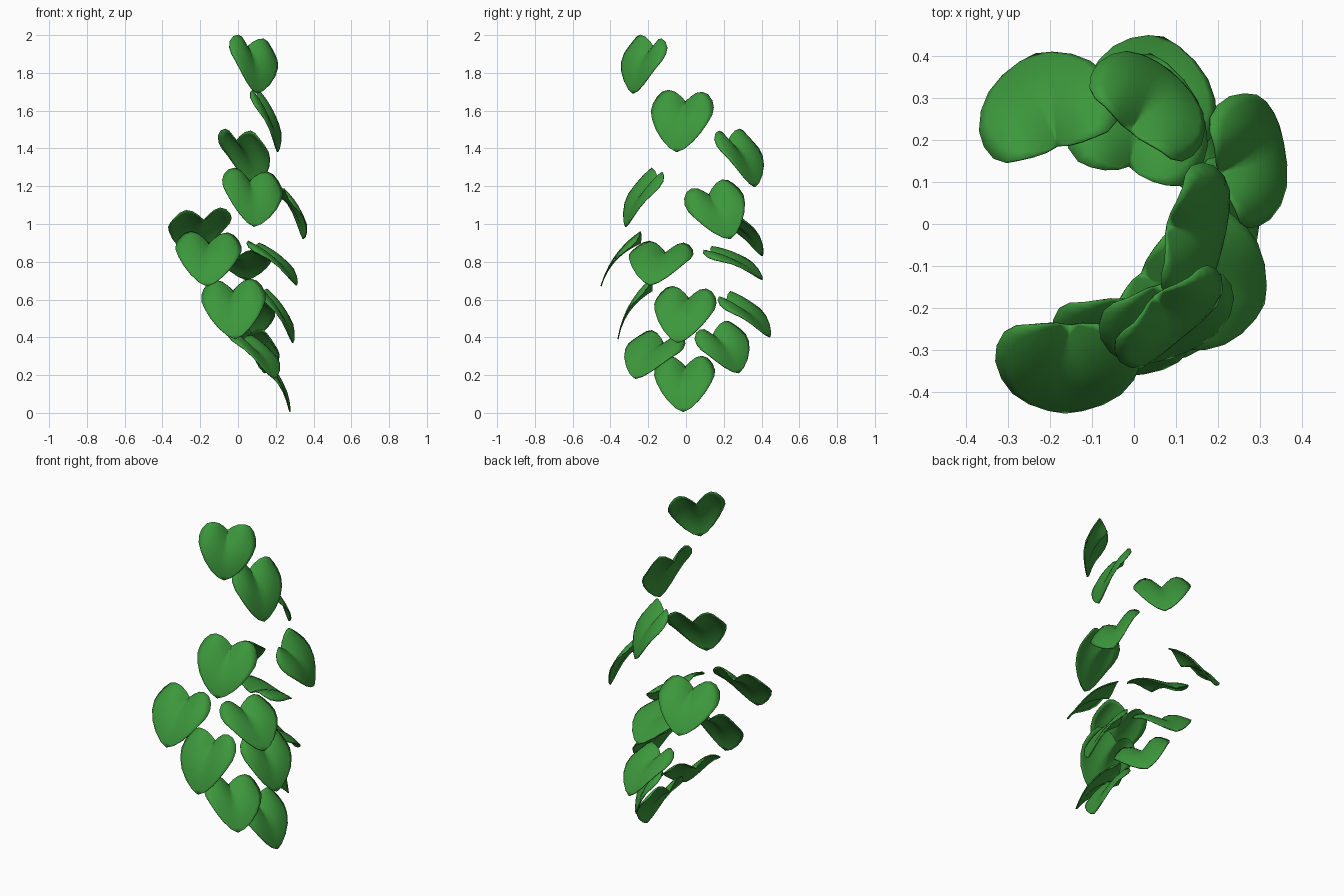
import bpy, bmesh
from math import sin, pi
from mathutils import Vector

if "Cube" in bpy.data.objects:
    bpy.data.objects.remove(bpy.data.objects["Cube"])

green = bpy.data.materials.new("leaf_green")
green.diffuse_color = (0.045, 0.31, 0.045, 1)
green.use_nodes = True
green.node_tree.nodes["Principled BSDF"].inputs["Base Color"].default_value = green.diffuse_color

# Right half of the heart outline: half-width, fraction of the length from tip
NOTCH = .87
OUTLINE = [(0, 0), (.042, .055), (.088, .17), (.128, .32), (.156, .48), (.172, .63),
           (.17, .76), (.155, .88), (.128, .97), (.095, 1), (.06, .985), (.028, .935), (0, NOTCH)]
COLS = 6


def height(u, s):
    """Drooping midrib plus two rounded halves with a valley deepening to the notch."""
    t = abs(u) / .172
    return .14 * s * (1 - s) + .065 * s * s * sin(pi * .9 * t) - .05 * s * s


# One leaf from its tip and the tops of its left and right lobes
def leaf(name, half_width, tip, left, right):
    tip, left, right = Vector(tip), Vector(left), Vector(right)
    v = (left + right) / 2 - tip
    length = v.length
    v.normalize()
    u = right - left
    u = (u - v * u.dot(v)).normalized()
    n = u.cross(v)
    scale = half_width / .172
    bm = bmesh.new()
    last = len(OUTLINE) - 1
    for side in (1, -1):
        rows = []
        for i, (w, s) in enumerate(OUTLINE):
            mid = NOTCH * i / last
            row = []
            for j in range(COLS + 1):
                k = j / COLS
                x, y = side * w * k, mid + (s - mid) * k
                row.append(bm.verts.new(tip + u * x * scale + v * y * length + n * height(x, y)))
            rows.append(row)
        for a, b in zip(rows, rows[1:]):
            for j in range(COLS):
                quad = [a[j], a[j + 1], b[j + 1], b[j]]
                bm.faces.new(quad if side > 0 else quad[::-1])
    bmesh.ops.remove_doubles(bm, verts=bm.verts, dist=1e-4)
    bmesh.ops.dissolve_degenerate(bm, edges=bm.edges, dist=1e-5)
    bmesh.ops.recalc_face_normals(bm, faces=bm.faces)
    for f in bm.faces:
        f.smooth = True
    me = bpy.data.meshes.new(name)
    bm.to_mesh(me)
    bm.free()
    me.materials.append(green)
    ob = bpy.data.objects.new(name, me)
    bpy.context.collection.objects.link(ob)
    mod = ob.modifiers.new("thickness", 'SOLIDIFY')
    mod.thickness = .006
    mod.offset = 0


# Leaves from top to bottom: half-width, tip, left lobe, right lobe (seen from outside)
LEAVES = [
    (.158, (.10, -.28, 1.69), (-.015, -.23, 2.0), (.13, -.115, 1.97)),
    (.167, (.21, -.05, 1.38), (.06, -.10, 1.70), (.105, .10, 1.695)),
    (.157, (.085, .365, 1.195), (.075, .16, 1.47), (-.095, .275, 1.51)),
    (.167, (.085, -.32, .985), (-.02, -.165, 1.29), (.15, -.115, 1.265)),
    (.160, (.345, .235, .92), (.23, .015, 1.185), (.18, .20, 1.22)),
    (.171, (-.235, .405, .83), (-.095, .20, 1.07), (-.265, .14, 1.065)),
    (.174, (-.165, -.45, .67), (-.245, -.23, .95), (-.06, -.23, .945)),
    (.172, (.31, -.19, .675), (.035, -.21, .90), (.11, .01, .885)),
    (.171, (.04, .405, .705), (.09, .085, .845), (-.12, .13, .87)),
    (.163, (.07, .445, .40), (.105, .155, .61), (-.07, .235, .625)),
    (.165, (.29, -.045, .37), (.10, -.07, .655), (.135, .11, .655)),
    (.170, (-.015, -.36, .39), (-.115, -.175, .695), (.06, -.175, .70)),
    (.165, (.19, -.27, .18), (-.055, -.175, .435), (.07, -.03, .39)),
    (.160, (.14, .28, .21), (.13, .055, .43), (0, .21, .48)),
    (.160, (.275, -.015, .005), (.105, -.09, .285), (.11, .085, .30)),
]
for i, args in enumerate(LEAVES):
    leaf(f"leaf_{i + 1:02d}", *args)
